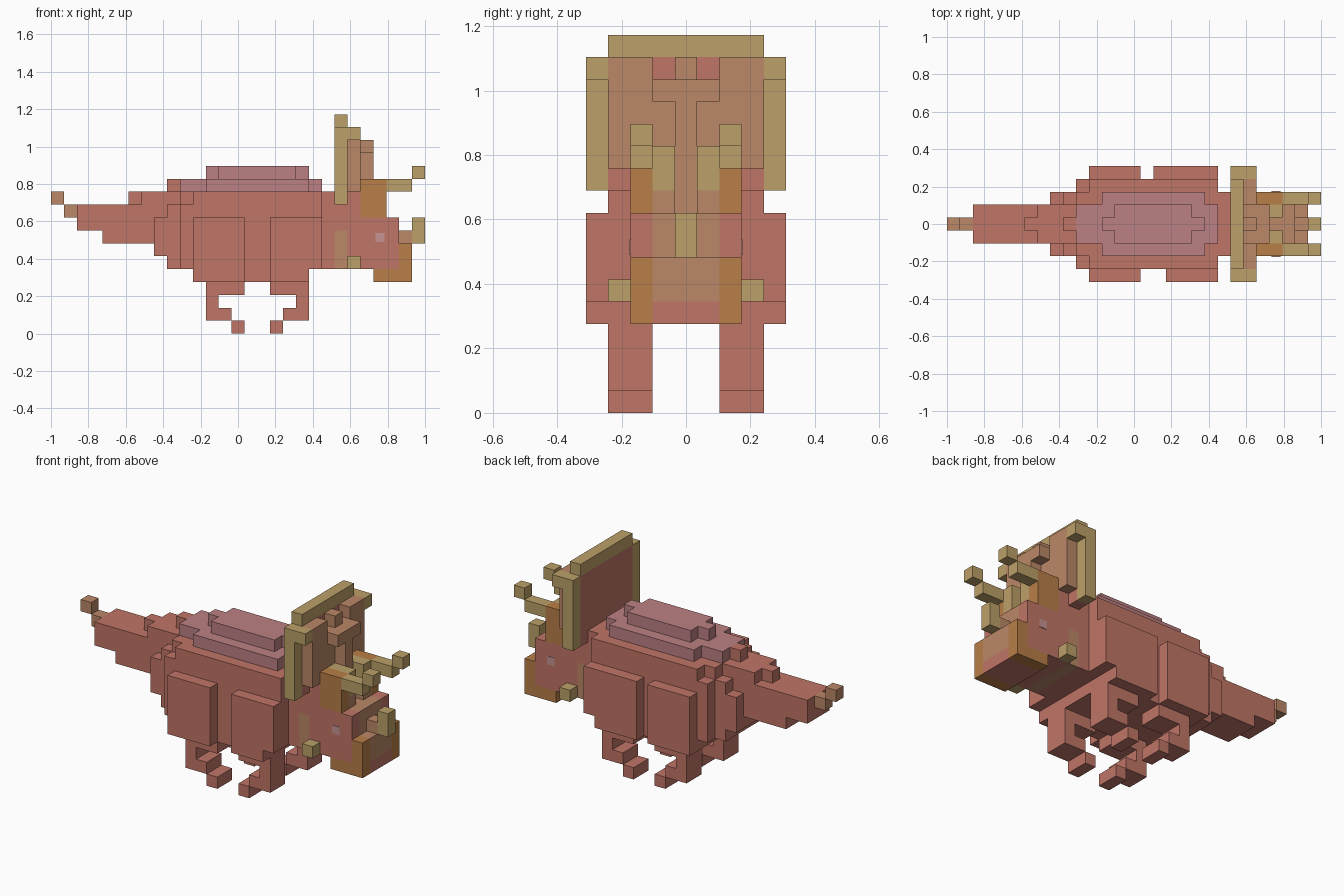
import bpy
import bmesh

cube = bpy.data.objects.get("Cube")
if cube:
    bpy.data.objects.remove(cube, do_unlink=True)

U = 2 / 29  # one block


def material(name, r, g, b):
    def lin(c):
        c /= 255
        return c / 12.92 if c <= 0.04045 else ((c + 0.055) / 1.055) ** 2.4
    col = (lin(r), lin(g), lin(b), 1)
    m = bpy.data.materials.new(name)
    m.use_nodes = True
    m.diffuse_color = col
    bsdf = m.node_tree.nodes["Principled BSDF"]
    bsdf.inputs["Base Color"].default_value = col
    bsdf.inputs["Roughness"].default_value = 0.9
    return m


RED = material("red_hide", 192, 117, 103)
PINK = material("pink_back", 188, 128, 130)
GOLD = material("gold_horn", 188, 160, 104)
TAN = material("tan_frill", 187, 135, 103)
ORANGE = material("orange_beak", 184, 126, 72)
PALE = material("pale_eye", 196, 148, 146)


def part(name, mat, *boxes, mirror=False):
    """Boxes are (x0, x1, y0, y1, z0, z1) in blocks, x from the tail tip."""
    bm = bmesh.new()
    for x0, x1, y0, y1, z0, z1 in boxes:
        spans = [(y0, y1), (-y1, -y0)] if mirror else [(y0, y1)]
        for a, b in spans:
            for v in bmesh.ops.create_cube(bm, size=1)["verts"]:
                v.co.x = (x1 if v.co.x > 0 else x0) * U - 1
                v.co.y = (b if v.co.y > 0 else a) * U
                v.co.z = (z1 if v.co.z > 0 else z0) * U
    mesh = bpy.data.meshes.new(name)
    bm.to_mesh(mesh)
    bm.free()
    mesh.materials.append(mat)
    obj = bpy.data.objects.new(name, mesh)
    bpy.context.collection.objects.link(obj)
    return obj


def mid(x0, x1, w, z0, z1):
    """Box centred on y = 0, w blocks wide."""
    return (x0, x1, -w / 2, w / 2, z0, z1)


# Tail
part("tail_tip", TAN, mid(0, 1, 1, 10, 11), mid(1, 2, 1, 9, 10))
part("tail", RED, mid(2, 4, 3, 8, 10), mid(4, 8, 3, 7, 10),
     mid(6, 7, 1, 10, 11), mid(7, 9, 3, 10, 11))

# Body, tapered towards the tail and the neck
part("body", RED, mid(8, 9, 5, 6, 9), mid(8, 9, 3, 9, 10),
     mid(9, 10, 5, 5, 10), mid(9, 10, 3, 10, 11),
     mid(10, 11, 7, 5, 10), mid(10, 11, 5, 10, 11),
     mid(11, 21, 7, 5, 11), mid(11, 20, 7, 4, 5))
part("neck", RED, mid(21, 22, 5, 5, 11), mid(22, 23, 5, 8, 10), mid(23, 24, 5, 5, 11))
part("frill_base", TAN, mid(22, 23, 5, 5, 8))

# Stepped back ridge
part("ridge_tail_block", RED, mid(9, 10, 1, 11, 12))
part("ridge_lower", PINK, mid(10, 12, 3, 11, 12), mid(12, 20, 5, 11, 12),
     mid(20, 21, 3, 11, 12))
part("ridge_upper", PINK, mid(12, 13, 1, 12, 13), mid(13, 19, 3, 12, 13),
     mid(19, 20, 1, 12, 13))

# Thighs
part("hind_thighs", RED, (11, 15, 3.5, 4.5, 4, 9), mirror=True)
part("front_thigh_right", RED, (17, 21, -4.5, -3.5, 5, 9), (17, 20, -4.5, -3.5, 4, 5))
part("front_thigh_left", RED, (16, 21, 3.5, 4.5, 5, 9), (16, 20, 3.5, 4.5, 4, 5))

# Lower legs and feet
part("hind_legs", RED, (12, 15, 1.5, 3.5, 3, 4), (12, 13, 1.5, 3.5, 2, 3),
     (12, 14, 1.5, 3.5, 1, 2), (14, 15, 1.5, 3.5, 0, 1), mirror=True)
part("front_legs", RED, (17, 20, 1.5, 3.5, 3, 4), (19, 20, 1.5, 3.5, 2, 3),
     (18, 20, 1.5, 3.5, 1, 2), (17, 18, 1.5, 3.5, 0, 1), mirror=True)

# Frill: red back, tan front with two notches, gold rim
part("frill_back", RED, mid(22, 23, 7, 10, 16))
part("frill_front", TAN, mid(23, 24, 7, 11, 15), mid(23, 24, 1, 15, 16))
part("frill_front_corners", TAN, (23, 24, 1.5, 3.5, 15, 16), mirror=True)
part("frill_rim_top", GOLD, mid(22, 23, 7, 16, 17))
part("frill_rim_sides", GOLD, (22, 23, 3.5, 4.5, 10, 16),
     (23, 24, 3.5, 4.5, 15, 16), mirror=True)
part("frill_crest", TAN, mid(24, 25, 3, 14, 15), mid(24, 25, 1, 9, 14))

# Head
part("head_sides", RED, (24, 27, 1.5, 2.5, 5, 9), mirror=True)
part("head_centre", TAN, mid(24, 27, 3, 5, 9))
part("brows", ORANGE, (24, 26, 1.5, 2.5, 9, 12), mirror=True)
part("brow_inner", GOLD, (24, 26, 0.5, 1.5, 10, 12), mirror=True)
part("brow_inner_base", TAN, (24, 26, 0.5, 1.5, 9, 10), mirror=True)
part("eyes", PALE, (25.15, 25.85, 2.5, 2.54, 7.1, 7.8), mirror=True)

# Beak
part("beak_sides", ORANGE, (25, 28, 1.5, 2.5, 4, 5), (27, 28, 1.5, 2.5, 5, 7),
     mirror=True)
part("beak_centre", RED, mid(25, 28, 3, 4, 5))
part("beak_top", TAN, mid(27, 28, 3, 5, 7))

# Horns
part("brow_horns", GOLD, (26, 28, 1.5, 2.5, 11, 12), (28, 29, 1.5, 2.5, 12, 13),
     mirror=True)
part("nose_horn_base", TAN, mid(27, 28, 1, 7, 8))
part("nose_horn", GOLD, mid(28, 29, 1, 7, 9))
part("cheek_horns", GOLD, (23, 24, 2.5, 3.5, 5, 6), mirror=True)
